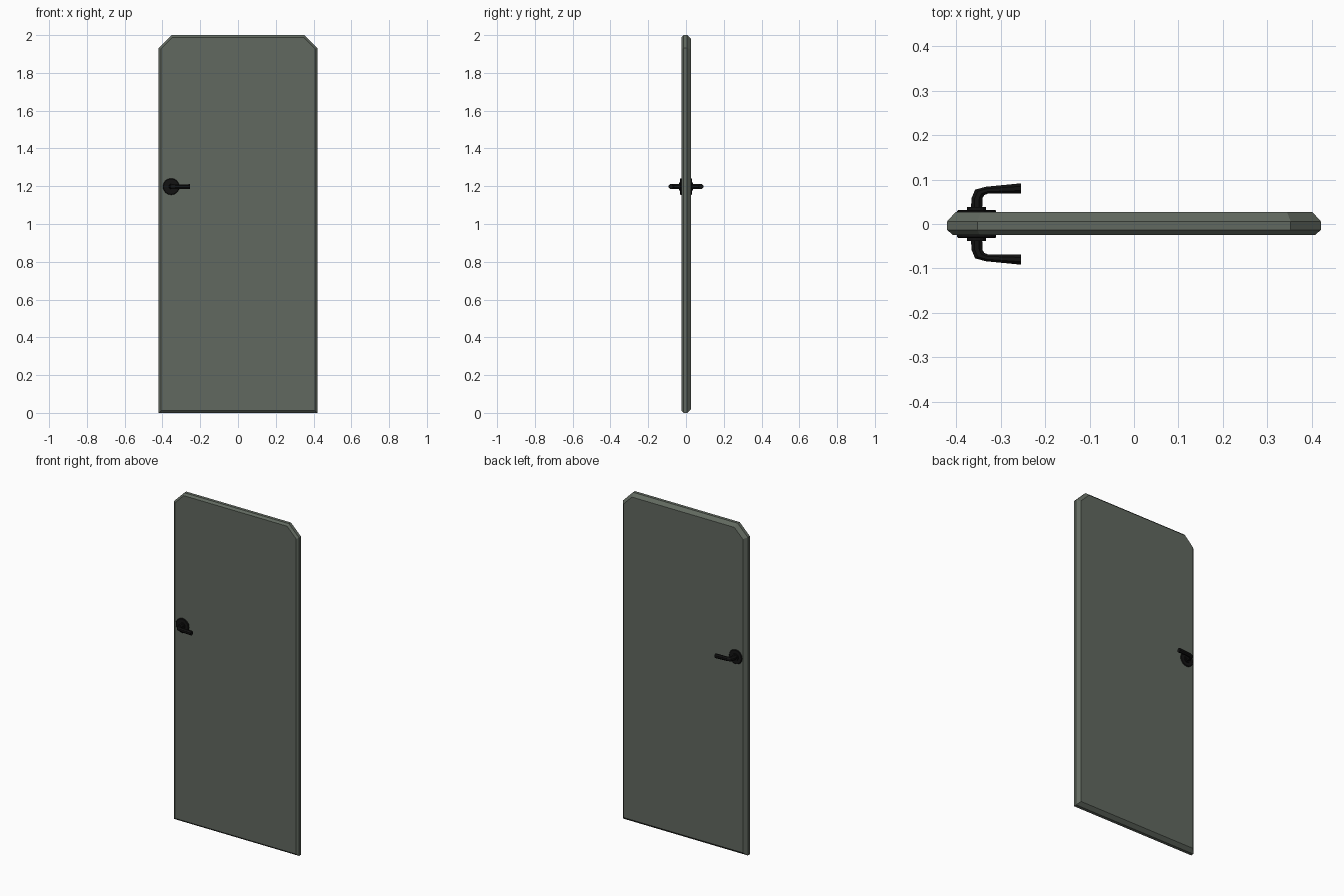
import bpy, bmesh
from math import cos, sin, pi
from mathutils import Vector

if "Cube" in bpy.data.objects:
    bpy.data.objects.remove(bpy.data.objects["Cube"])


def material(name, color):
    m = bpy.data.materials.new(name)
    m.diffuse_color = (*color, 1)
    m.use_nodes = True
    m.node_tree.nodes["Principled BSDF"].inputs["Base Color"].default_value = m.diffuse_color
    return m


def loft(name, rings, mat):
    """Skin a list of equal-length rings and cap both ends."""
    bm = bmesh.new()
    loops = [[bm.verts.new(p) for p in r] for r in rings]
    n = len(loops[0])
    for a, b in zip(loops, loops[1:]):
        for i in range(n):
            j = (i + 1) % n
            bm.faces.new((a[i], a[j], b[j], b[i]))
    bm.faces.new(loops[0])
    bm.faces.new(loops[-1])
    bmesh.ops.recalc_face_normals(bm, faces=bm.faces)
    me = bpy.data.meshes.new(name)
    bm.to_mesh(me)
    bm.free()
    me.materials.append(mat)
    ob = bpy.data.objects.new(name, me)
    bpy.context.collection.objects.link(ob)
    return ob


panel_mat = material("door_paint", (0.12, 0.14, 0.115))
black = material("black_metal", (0.006, 0.006, 0.006))


# Door panel: clipped top corners, chamfered rim
def outline(y, inset):
    w, b, t = 0.42 - inset, inset, 2.0 - inset
    c = 0.068 - inset * 0.586
    return [(-w, y, b), (w, y, b), (w, y, t - c), (w - c, y, t),
            (-w + c, y, t), (-w, y, t - c)]


loft("door_panel", [outline(-0.0245, 0.012), outline(-0.013, 0),
                    outline(0.006, 0), outline(0.027, 0.019)], panel_mat)

HX, HZ = -0.354, 1.198


def disc(y, r, n=16):
    return [(HX + r * cos(2 * pi * i / n), y, HZ + r * sin(2 * pi * i / n))
            for i in range(n)]


# Lever path: x, y, radius in plan, radius in height, section axis in plan (x, y)
LEVER = [(-0.354, 0.030, 0.0125, 0.0125, 1, 0),
         (-0.353, 0.058, 0.0125, 0.0125, 1, 0.05),
         (-0.347, 0.071, 0.0120, 0.0125, 0.85, -0.5),
         (-0.331, 0.0760, 0.0080, 0.0120, 0.25, -0.97),
         (-0.254, 0.0800, 0.0115, 0.0125, 0, -1)]


def lever_ring(p, s, n=8):
    x, y, r, h, ax, ay = p
    axis = Vector((ax, ay, 0)).normalized()
    ring = []
    for i in range(n):
        a = 2 * pi * (i + 0.5) / n
        k = 1 / cos(pi / n)
        v = Vector((x, y, HZ)) + axis * (r * k * cos(a)) + Vector((0, 0, h * k * sin(a)))
        ring.append((v.x, v.y * s, v.z))
    return ring


# Matching handle on each face
for side, s in (("front", -1), ("back", 1)):
    loft(side + "_rosette", [disc(s * 0.015, 0.044), disc(s * 0.029, 0.044),
                             disc(s * 0.032, 0.041)], black)
    loft(side + "_collar", [disc(s * 0.030, 0.021), disc(s * 0.038, 0.021)], black)
    loft(side + "_lever", [lever_ring(p, s) for p in LEVER], black)
